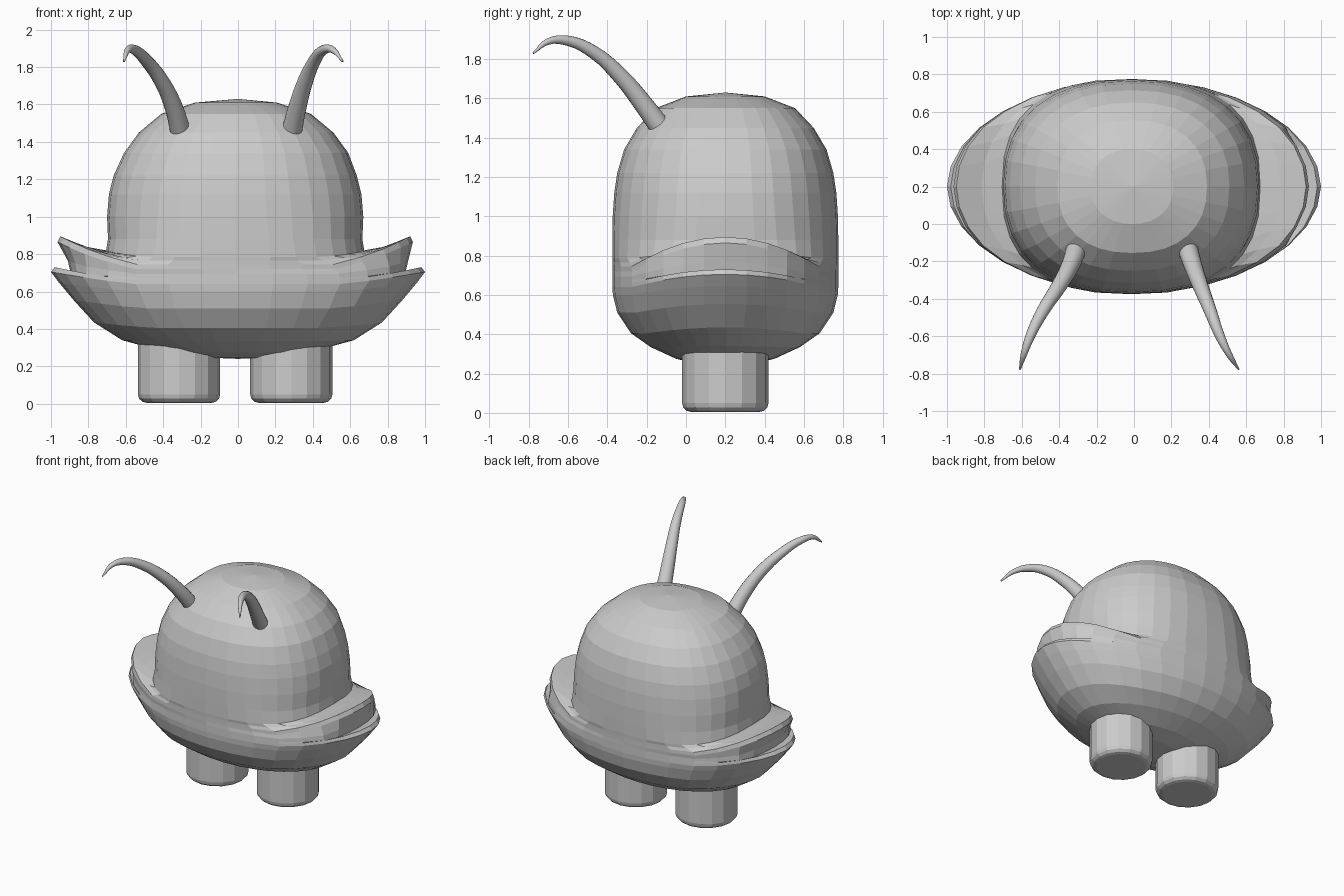
import bpy, bmesh, math

if "Cube" in bpy.data.objects:
    bpy.data.objects.remove(bpy.data.objects["Cube"])

SEG = 32
CY = 0.2          # body centre along y


def spow(v, p):
    return math.copysign(abs(v) ** p, v)


def ring_points(dx, rx, ry, z_side, z_front, n, fill=0):
    # superellipse ring; sides lift into the fins, fill closes the groove away from the tips
    pts = []
    for i in range(SEG):
        a = 2 * math.pi * i / SEG
        y = ry * spow(math.sin(a), 2 / n)
        x = (rx + fill * min(1, (y / .33) ** 2)) * spow(math.cos(a), 2 / n)
        w = max(0, 1 - (y / (0.82 * ry)) ** 2)
        pts.append((x + dx, y + CY, z_front + (z_side - z_front) * w))
    return pts


# Body with double-lipped side fins: (x shift, rx, ry, z side, z front, roundness, groove fill)
rings = [
    (0, .22, .12, .25, .245, 2), (0, .42, .25, .285, .275, 2),
    (0, .62, .38, .34, .335, 2), (0, .77, .48, .435, .405, 2),
    (0, .88, .55, .555, .51, 2), (0, .955, .572, .645, .60, 1.97),
    (0, 1.0, .575, .705, .64, 1.95), (0, .98, .575, .73, .66, 1.95, .015),        # lower lip
    (0, .895, .575, .70, .675, 1.95, .095), (0, .91, .575, .765, .695, 1.95, .075),  # groove
    (-.015, .95, .575, .865, .72, 1.95, .025), (-.015, .935, .575, .895, .745, 1.97, .02),  # upper lip
    (-.015, .80, .575, .84, .765, 2.2), (-.015, .69, .575, .82, .785, 2.55),  # shelf
    (-.015, .68, .575, .88, .88, 2.45), (-.015, .685, .573, 1.0, 1.0, 2.35),  # dome
    (-.015, .675, .565, 1.12, 1.12, 2.3), (-.015, .65, .55, 1.22, 1.22, 2.3),
    (-.01, .60, .515, 1.34, 1.34, 2.3), (-.01, .52, .45, 1.45, 1.45, 2.3),
    (-.01, .40, .355, 1.55, 1.55, 2.3), (-.01, .22, .20, 1.61, 1.61, 2.2),
]
bm = bmesh.new()
loops = [[bm.verts.new(p) for p in ring_points(*r)] for r in rings]
for lo, hi in zip(loops, loops[1:]):
    for i in range(SEG):
        j = (i + 1) % SEG
        bm.faces.new((lo[i], lo[j], hi[j], hi[i]))
for loop, z in ((loops[0], .24), (loops[-1], 1.63)):
    pole = bm.verts.new((0, CY, z))
    for i in range(SEG):
        bm.faces.new((loop[i], loop[(i + 1) % SEG], pole))
bmesh.ops.recalc_face_normals(bm, faces=bm.faces)
mesh = bpy.data.meshes.new("body")
bm.to_mesh(mesh)
bm.free()
bpy.context.collection.objects.link(bpy.data.objects.new("body", mesh))

# Legs: short cylinders with rounded feet
for name, x in (("left_leg", -.315), ("right_leg", .285)):
    bpy.ops.mesh.primitive_cylinder_add(vertices=16, radius=.22, depth=.36,
                                        location=(x, CY, .185))
    leg = bpy.context.object
    leg.name = name
    bev = leg.modifiers.new("rounded_foot", 'BEVEL')
    bev.width = .045
    bev.segments = 3
    bev.limit_method = 'ANGLE'
    bev.angle_limit = math.radians(50)

# Horns: tapered curves bending forward
path_yz = [(-.125, 1.445), (-.22, 1.575), (-.33, 1.71), (-.47, 1.835),
           (-.60, 1.893), (-.70, 1.89), (-.777, 1.83)]
radii = [.055, .049, .042, .034, .026, .017, .005]
for name, xs in (("left_horn", (-.305, -.34, -.40, -.49, -.555, -.59, -.61)),
                 ("right_horn", (.285, .315, .355, .41, .46, .51, .56))):
    cu = bpy.data.curves.new(name, 'CURVE')
    cu.dimensions = '3D'
    cu.bevel_depth = 1
    cu.bevel_resolution = 6
    cu.resolution_u = 4
    cu.use_fill_caps = True
    sp = cu.splines.new('BEZIER')
    sp.bezier_points.add(len(xs) - 1)
    for p, x, (y, z), r in zip(sp.bezier_points, xs, path_yz, radii):
        p.co = (x, y, z)
        p.radius = r
        p.handle_left_type = p.handle_right_type = 'AUTO'
    horn = bpy.data.objects.new(name, cu)
    bpy.context.collection.objects.link(horn)
    bpy.ops.object.select_all(action='DESELECT')
    horn.select_set(True)
    bpy.context.view_layer.objects.active = horn
    bpy.ops.object.convert(target='MESH')
    bpy.ops.object.shade_smooth_by_angle(angle=math.radians(40))
